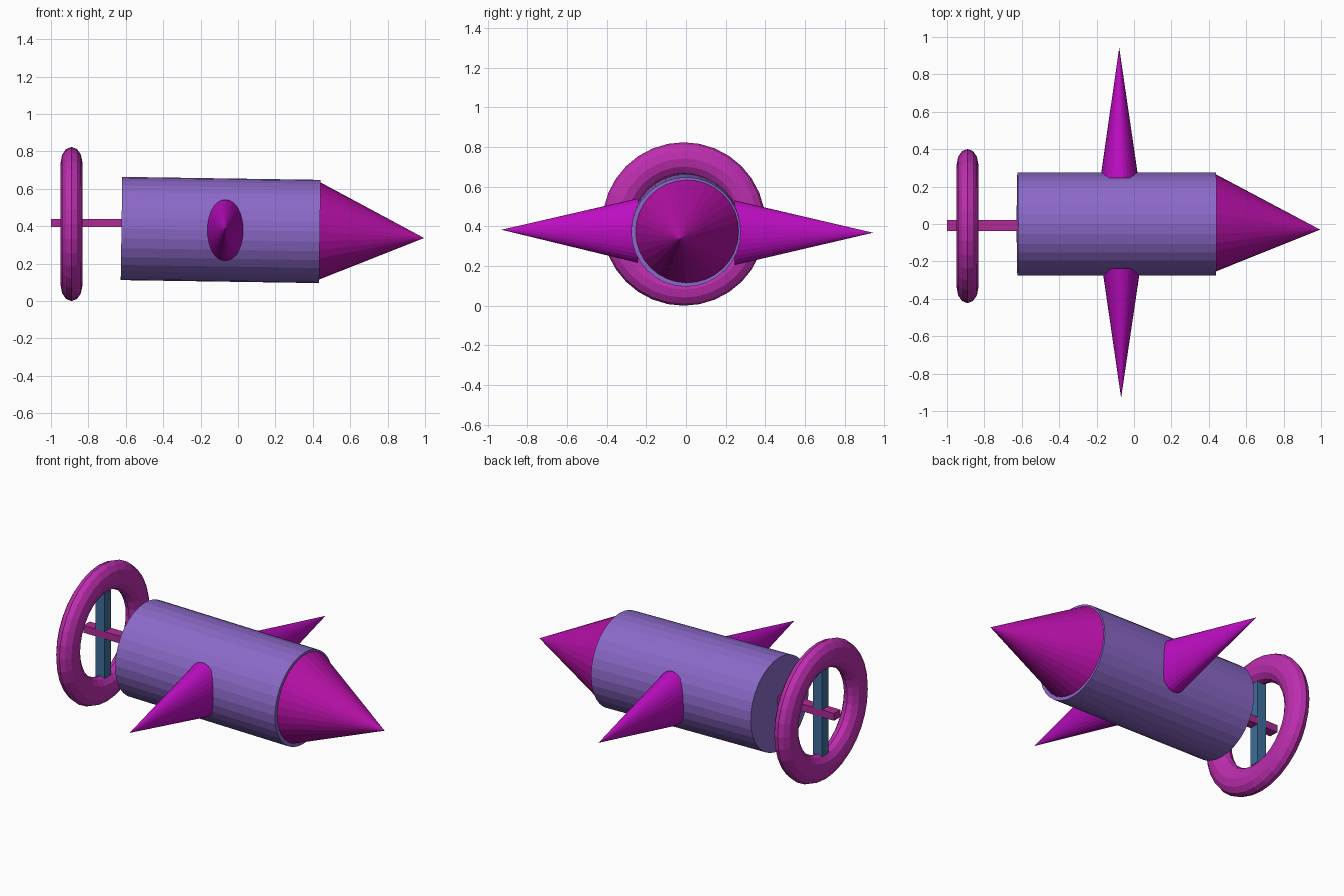
import bpy, bmesh, math
from mathutils import Vector, Matrix

if "Cube" in bpy.data.objects:
    bpy.data.objects.remove(bpy.data.objects["Cube"])


def finish(name, bm, rgb):
    bmesh.ops.recalc_face_normals(bm, faces=bm.faces[:])
    mesh = bpy.data.meshes.new(name)
    bm.to_mesh(mesh)
    bm.free()
    mat = bpy.data.materials.new(name + "_colour")
    mat.diffuse_color = (*rgb, 1)
    mat.use_nodes = True
    mat.node_tree.nodes["Principled BSDF"].inputs["Base Color"].default_value = mat.diffuse_color
    mesh.materials.append(mat)
    obj = bpy.data.objects.new(name, mesh)
    bpy.context.collection.objects.link(obj)
    return obj


def tapered(name, start, end, r_start, r_end, rgb, squash=1.0, sides=32):
    """Capped cylinder or cone from start to end; squash narrows it sideways."""
    a, b = Vector(start), Vector(end)
    axis = (b - a).normalized()
    side = axis.cross(Vector((0, 0, 1))).normalized()
    up = side.cross(axis)
    m = Matrix((side * squash, up, -axis)).transposed()
    m = Matrix((side * squash, up, axis)).transposed().to_4x4()
    m.translation = (a + b) / 2
    bm = bmesh.new()
    bmesh.ops.create_cone(bm, cap_ends=True, segments=sides, radius1=r_start,
                          radius2=r_end, depth=(b - a).length, matrix=m)
    bmesh.ops.remove_doubles(bm, verts=bm.verts[:], dist=1e-5)
    return finish(name, bm, rgb)


def box(name, centre, size, rgb):
    bm = bmesh.new()
    bmesh.ops.create_cube(bm, size=1, matrix=Matrix.Translation(centre) @ Matrix.Diagonal((*size, 1)))
    return finish(name, bm, rgb)


# Main body and nose, both drooping slightly
tapered("body", (-0.623, 0, 0.388), (0.438, 0, 0.372), 0.276, 0.276, (0.26, 0.14, 0.58))
tapered("nose", (0.412, 0.001, 0.371), (0.995, -0.03, 0.337), 0.271, 0, (0.46, 0.005, 0.38))

# Flattened cone wings
wing = (0.51, 0.004, 0.54)
tapered("wing_front", (-0.068, -0.24, 0.379), (-0.069, -0.93, 0.383), 0.163, 0, wing, 0.62)
tapered("wing_back", (-0.078, 0.245, 0.368), (-0.079, 0.943, 0.368), 0.163, 0, wing, 0.62)

# Tail ring: an oval section swept around the x axis
bm = bmesh.new()
n_ring, n_tube = 32, 12
rings = []
for i in range(n_ring):
    t = 2 * math.pi * i / n_ring
    loop = []
    for j in range(n_tube):
        p = 2 * math.pi * j / n_tube
        r = 0.33 + 0.082 * math.cos(p)
        loop.append(bm.verts.new((-0.89 + 0.058 * math.sin(p),
                                  -0.011 + r * math.cos(t), 0.412 + r * math.sin(t))))
    rings.append(loop)
for i in range(n_ring):
    a, b = rings[i], rings[(i + 1) % n_ring]
    for j in range(n_tube):
        k = (j + 1) % n_tube
        bm.faces.new((a[j], b[j], b[k], a[k]))
finish("tail_ring", bm, (0.51, 0.027, 0.43))

# Shaft joining the ring to the body, and the upright blade inside the ring
box("tail_shaft", (-0.8, -0.008, 0.417), (0.4, 0.06, 0.044), (0.42, 0.025, 0.3))
box("tail_blade", (-0.89, -0.008, 0.412), (0.06, 0.06, 0.51), (0.05, 0.155, 0.33))
